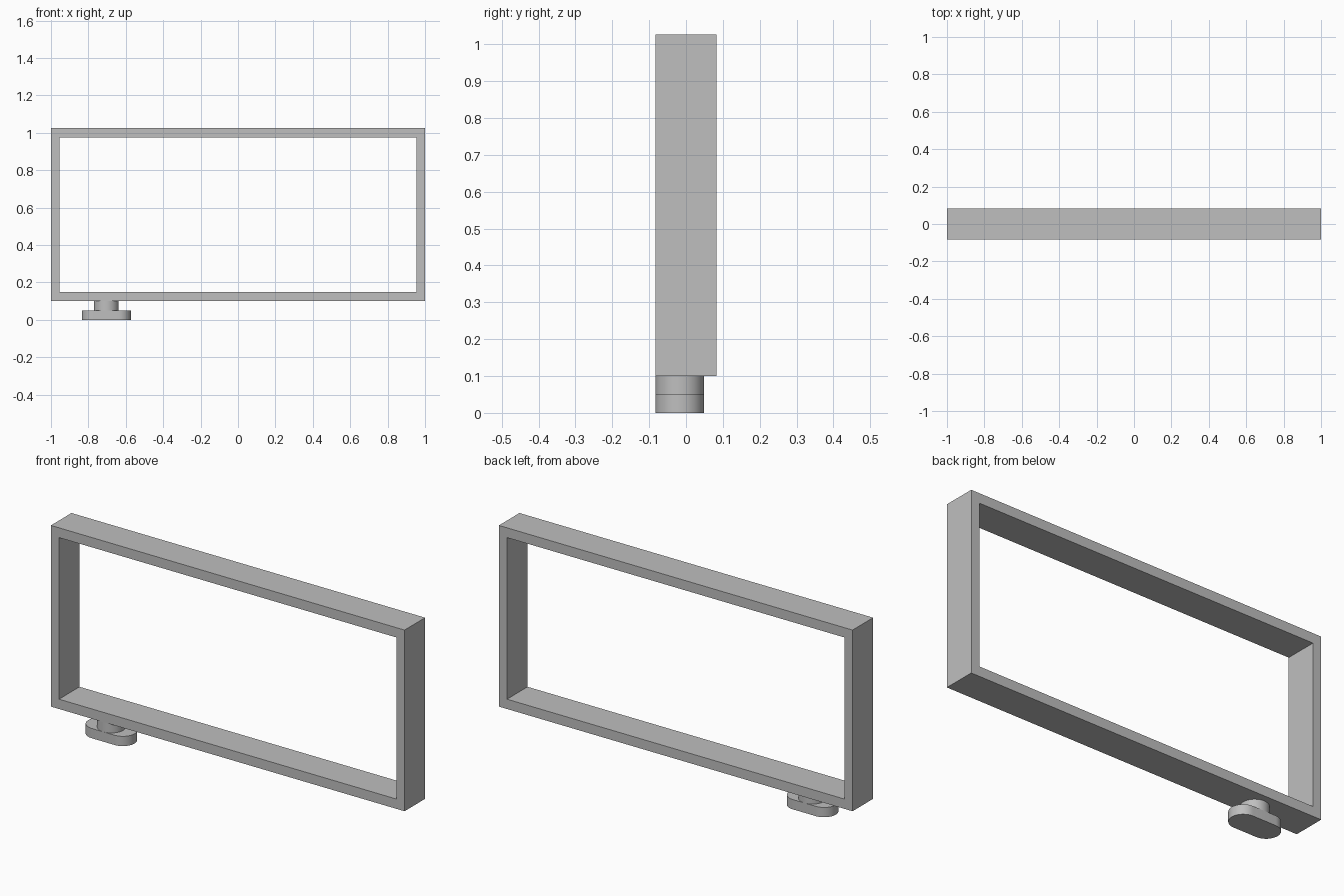
import bpy, bmesh
from math import cos, sin, pi, radians

cube = bpy.data.objects.get("Cube")
if cube:
    bpy.data.objects.remove(cube, do_unlink=True)

grey = bpy.data.materials.new("plain grey")
grey.use_nodes = True
grey.diffuse_color = (0.52, 0.52, 0.52, 1)
grey.node_tree.nodes["Principled BSDF"].inputs["Base Color"].default_value = grey.diffuse_color


def finish(name, bm, smooth=False):
    bmesh.ops.recalc_face_normals(bm, faces=bm.faces)
    mesh = bpy.data.meshes.new(name)
    bm.to_mesh(mesh)
    bm.free()
    mesh.materials.append(grey)
    obj = bpy.data.objects.new(name, mesh)
    bpy.context.collection.objects.link(obj)
    if smooth:
        bpy.ops.object.select_all(action='DESELECT')
        obj.select_set(True)
        bpy.context.view_layer.objects.active = obj
        bpy.ops.object.shade_smooth_by_angle(angle=radians(30))
    return obj


def rectangle(bm, x, z0, z1, y):
    return [bm.verts.new((px, y, pz)) for px, pz in ((-x, z0), (x, z0), (x, z1), (-x, z1))]


# Rectangular frame: four rings bridged around the section of the bar
def build_frame(half_depth=0.083):
    bm = bmesh.new()
    outer, inner = (1.0, 0.10, 1.026), (0.954, 0.15, 0.976)
    rings = [rectangle(bm, *size, y) for size, y in (
        (outer, -half_depth), (outer, half_depth), (inner, half_depth), (inner, -half_depth))]
    for r in range(4):
        a, b = rings[r], rings[(r + 1) % 4]
        for i in range(4):
            j = (i + 1) % 4
            bm.faces.new((a[i], a[j], b[j], b[i]))
    return finish("frame", bm)


# Upright prism with a round or round-ended outline
def round_prism(name, x, y, radius, half_straight, z0, z1, steps=24):
    bm = bmesh.new()
    outline = []
    for side in (1, -1):
        for k in range(steps + (half_straight > 0)):
            a = -side * pi / 2 + pi * k / steps
            if side < 0:
                a = pi / 2 + pi * k / steps
            outline.append(bm.verts.new((x + side * half_straight + radius * cos(a),
                                         y + radius * sin(a), z0)))
    base = bm.faces.new(outline)
    top = bmesh.ops.extrude_face_region(bm, geom=[base])["geom"]
    bmesh.ops.translate(bm, vec=(0, 0, z1 - z0),
                        verts=[v for v in top if isinstance(v, bmesh.types.BMVert)])
    # Keep the underside closed
    if not base.is_valid:
        bm.faces.new(outline)
    return finish(name, bm, smooth=True)


build_frame()
foot_x, foot_y, foot_r = -0.704, -0.017, 0.066
round_prism("foot_stem", foot_x, foot_y, foot_r, 0, 0.05, 0.10)
round_prism("foot_pad", foot_x, foot_y, foot_r, 0.065, 0, 0.05)
